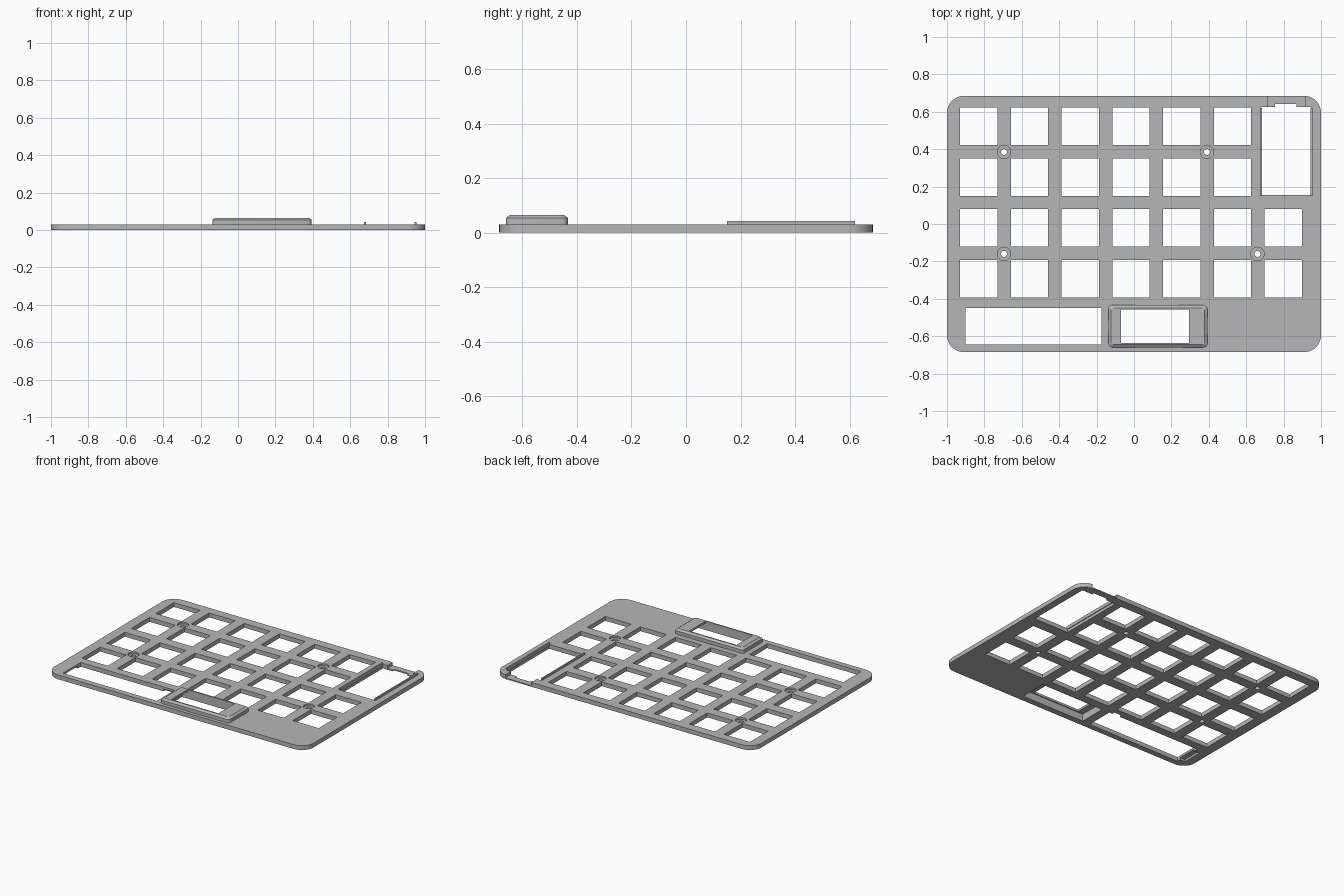
import bpy, bmesh, math

old = bpy.data.objects.get("Cube")
if old:
    bpy.data.objects.remove(old)

W, D, T = 1.0, 0.685, 0.03      # half width, half depth, plate thickness
PITCH, KEY = 0.2713, 0.1

mat = bpy.data.materials.new("plate grey")
mat.use_nodes = True
mat.diffuse_color = (0.47, 0.47, 0.47, 1)
mat.node_tree.nodes["Principled BSDF"].inputs["Base Color"].default_value = (0.47, 0.47, 0.47, 1)


def make_object(name, bm):
    bmesh.ops.recalc_face_normals(bm, faces=bm.faces)
    mesh = bpy.data.meshes.new(name)
    bm.to_mesh(mesh)
    bm.free()
    ob = bpy.data.objects.new(name, mesh)
    bpy.context.collection.objects.link(ob)
    mesh.materials.append(mat)
    return ob


def rounded_rect(x0, x1, y0, y1, r, steps=8):
    corners = [(x1 - r, y1 - r), (x0 + r, y1 - r), (x0 + r, y0 + r), (x1 - r, y0 + r)]
    return [(cx + r * math.cos(a), cy + r * math.sin(a))
            for q, (cx, cy) in enumerate(corners)
            for a in [(q + i / steps) * math.pi / 2 for i in range(steps + 1)]]


def stack(bm, rings):
    """Skin a closed solid through (outline, height) rings."""
    loops = [[bm.verts.new((x, y, z)) for x, y in pts] for pts, z in rings]
    for a, b in zip(loops, loops[1:]):
        for i in range(len(a)):
            j = (i + 1) % len(a)
            bm.faces.new((a[i], a[j], b[j], b[i]))
    bm.faces.new(loops[0][::-1])
    bm.faces.new(loops[-1])


def box(bm, x0, x1, y0, y1, z0=-0.1, z1=0.1):
    pts = [(x1, y1), (x0, y1), (x0, y0), (x1, y0)]
    stack(bm, [(pts, z0), (pts, z1)])


def disc(bm, x, y, r, z0, z1, n=24):
    pts = [(x + r * math.cos(math.tau * i / n), y + r * math.sin(math.tau * i / n)) for i in range(n)]
    stack(bm, [(pts, z0), (pts, z1)])


def cut(ob, bm):
    cutter = make_object("cutter", bm)
    cutter.hide_render = True
    mod = ob.modifiers.new("cut", 'BOOLEAN')
    mod.operation, mod.solver, mod.object = 'DIFFERENCE', 'EXACT', cutter
    mod.use_self = True
    bpy.context.view_layer.objects.active = ob
    bpy.ops.object.modifier_apply(modifier=mod.name)
    bpy.data.objects.remove(cutter)


def smooth(ob):
    bpy.ops.object.select_all(action='DESELECT')
    ob.select_set(True)
    bpy.context.view_layer.objects.active = ob
    bpy.ops.object.shade_smooth_by_angle(angle=math.radians(30))


# Base plate
bm = bmesh.new()
outline = rounded_rect(-W, W, -D, D, 0.09)
stack(bm, [(outline, 0), (outline, T)])
plate = make_object("key_plate", bm)

# Key openings: six in the two back rows, seven in the two front rows
bm = bmesh.new()
for row, count in enumerate((6, 6, 7, 7)):
    for col in range(count):
        x, y = -0.83 + col * PITCH, 0.522 - row * PITCH
        box(bm, x - KEY, x + KEY, y - KEY, y + KEY)

# Controller bay with port notch, and long front slot
box(bm, 0.68, 0.95, 0.155, 0.625)
box(bm, 0.755, 0.87, 0.6, 0.642)
box(bm, -0.9, -0.175, -0.645, -0.45)

# Opening below the display frame
box(bm, -0.115, 0.375, -0.642, -0.452)
cut(plate, bm)

# Port recess in the back edge and shallow undercuts beside the front slot
bm = bmesh.new()
box(bm, 0.715, 0.915, 0.61, 0.8, 0.008, 0.1)
box(bm, -0.94, -0.89, -0.62, -0.48, -0.1, 0.015)
box(bm, -0.26, -0.2, -0.46, -0.43, -0.1, 0.015)

# Screw holes with counterbores
for x, y in ((-0.695, 0.385), (0.39, 0.385), (-0.695, -0.16), (0.66, -0.16)):
    disc(bm, x, y, 0.016, -0.1, 0.1)
    disc(bm, x, y, 0.036, 0.018, 0.1)
cut(plate, bm)
smooth(plate)

# Raised display frame with chamfered top, window and hollow underside
bm = bmesh.new()
outer = rounded_rect(-0.137, 0.393, -0.66, -0.433, 0.02, 4)
inner = rounded_rect(-0.122, 0.378, -0.645, -0.448, 0.012, 4)
stack(bm, [(outer, T), (outer, 0.054), (inner, 0.065)])
frame = make_object("display_frame", bm)
bm = bmesh.new()
box(bm, -0.07, 0.295, -0.635, -0.458)
box(bm, -0.115, 0.375, -0.642, -0.452, -0.1, 0.05)
cut(frame, bm)
smooth(frame)

# Thin rails along both sides of the controller bay
for name, x in (("right_bay_rail", 0.675), ("left_bay_rail", 0.945)):
    bm = bmesh.new()
    box(bm, x, x + 0.01, 0.15, 0.62, 0.02, 0.043)
    make_object(name, bm)
